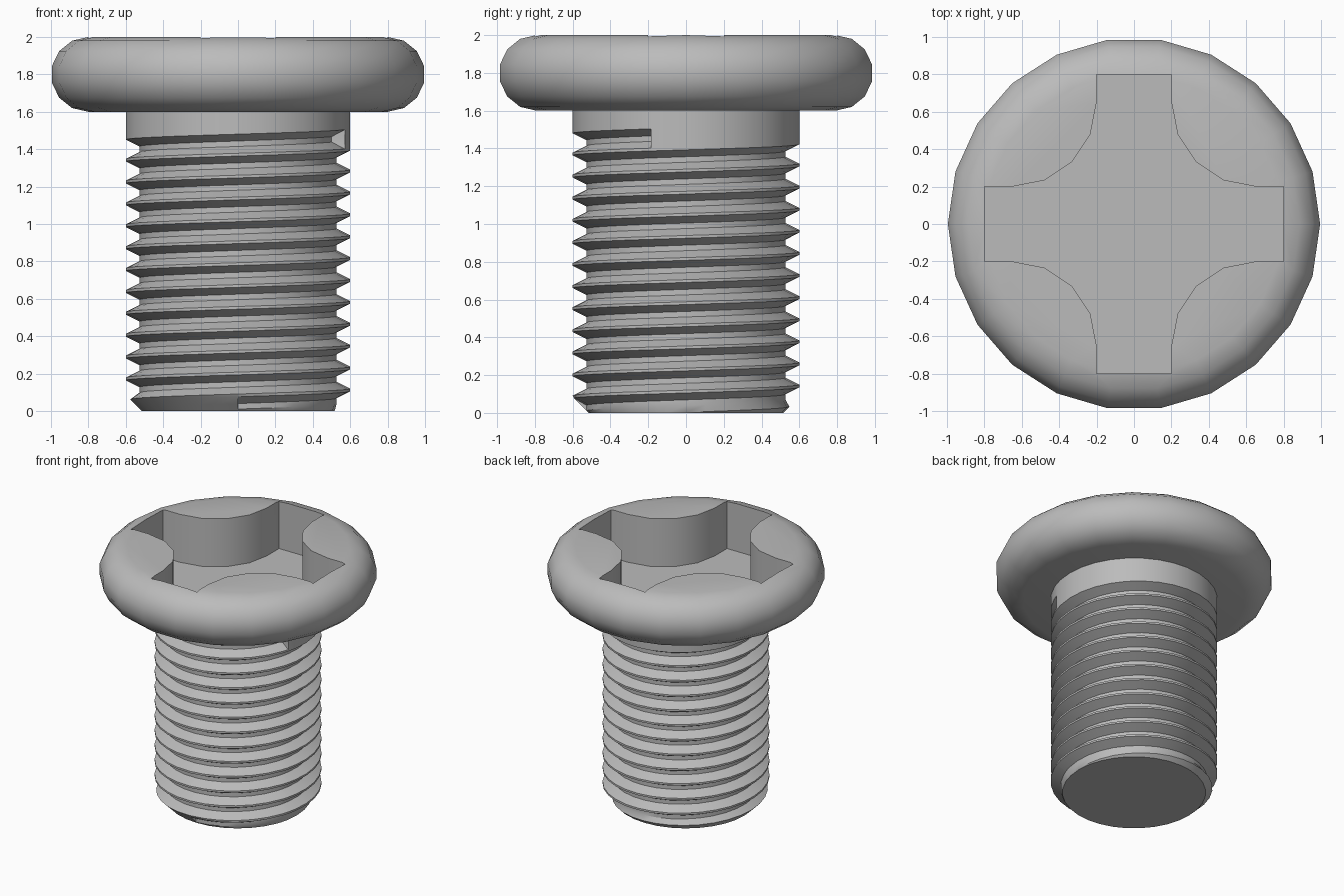
import bpy, bmesh
from math import sin, cos, pi, tau, radians

cube = bpy.data.objects.get("Cube")
if cube:
    bpy.data.objects.remove(cube, do_unlink=True)

steel = bpy.data.materials.new("grey_steel")
steel.use_nodes = True
GREY = (0.5, 0.5, 0.5, 1)
steel.diffuse_color = GREY
steel.node_tree.nodes["Principled BSDF"].inputs["Base Color"].default_value = GREY


def make_object(name, bm):
    bmesh.ops.recalc_face_normals(bm, faces=bm.faces)
    mesh = bpy.data.meshes.new(name)
    bm.to_mesh(mesh)
    bm.free()
    mesh.materials.append(steel)
    obj = bpy.data.objects.new(name, mesh)
    bpy.context.collection.objects.link(obj)
    return obj


def activate(obj):
    bpy.ops.object.select_all(action='DESELECT')
    obj.select_set(True)
    bpy.context.view_layer.objects.active = obj


def smooth(obj):
    activate(obj)
    bpy.ops.object.shade_smooth_by_angle(angle=radians(30))


# Head: a disc with a fully rounded rim
SIDES, RIM_STEPS, RIM = 22, 7, 0.2
bm = bmesh.new()
rings = []
for i in range(RIM_STEPS + 1):
    a = pi * (i / RIM_STEPS - 0.5)
    r, z = 1 - RIM + RIM * cos(a), 1.8 + RIM * sin(a)
    rings.append([bm.verts.new((r * cos(tau * s / SIDES), r * sin(tau * s / SIDES), z))
                  for s in range(SIDES)])
for low, high in zip(rings, rings[1:]):
    for s in range(SIDES):
        t = (s + 1) % SIDES
        bm.faces.new((low[s], low[t], high[t], high[s]))
bm.faces.new(rings[0])
bm.faces.new(rings[-1])
head = make_object("head", bm)

# Cross-shaped drive recess with concave inner corners
ARM, CORNER, CORNER_R, FLOOR = 0.8, 0.65, 0.45, 1.62
quarter = [(ARM, CORNER - CORNER_R)]
for i in range(5):
    a = -pi / 2 - i * pi / 8
    quarter.append((CORNER + CORNER_R * cos(a), CORNER + CORNER_R * sin(a)))
quarter.append((CORNER - CORNER_R, ARM))
bm = bmesh.new()
outline = []
for q in range(4):
    c, s = round(cos(q * pi / 2)), round(sin(q * pi / 2))
    outline += [bm.verts.new((x * c - y * s, x * s + y * c, FLOOR)) for x, y in quarter]
base = bm.faces.new(outline)
top = bmesh.ops.extrude_face_region(bm, geom=[base])["geom"]
bmesh.ops.translate(bm, vec=(0, 0, 0.6),
                    verts=[v for v in top if isinstance(v, bmesh.types.BMVert)])
cutter = make_object("recess_cutter", bm)
cutter.hide_render = True

cut = head.modifiers.new("recess", 'BOOLEAN')
cut.operation, cut.solver, cut.object = 'DIFFERENCE', 'EXACT', cutter
activate(head)
bpy.ops.object.modifier_apply(modifier=cut.name)
bpy.data.objects.remove(cutter, do_unlink=True)
smooth(head)

# Threaded shank: one helical groove, with abrupt ends and a chamfered tip
PITCH, OUTER, ROOT, TOP = 0.117, 0.6, 0.527, 1.6
TIP, CREST_Z, SEGMENTS = 0.515, 0.113, 32
TURNS = range(-2, 15)
START, END = -0.25, 11.95      # groove ends, in turns
crest, root = PITCH / 16, PITCH / 8
profile = [(-PITCH / 2 - root, True), (-PITCH / 2 + root, True),
           (-crest, False), (crest, False)]

EPS = 0.0003
columns = {i / SEGMENTS for i in range(SEGMENTS + 1)}
for end in (START, END):
    columns |= {end % 1 - EPS, end % 1 + EPS}

bm = bmesh.new()
grid = []
for u in sorted(columns):
    column = []
    for k in TURNS:
        for dz, in_groove in profile:
            turn = k + u
            z = min(max(CREST_Z + PITCH * turn + dz, 0), TOP)
            r = ROOT if in_groove and START < turn < END + 0.5 / SEGMENTS * EPS else OUTER
            r = min(r, TIP + z)
            column.append(bm.verts.new((r * cos(tau * u), r * sin(tau * u), z)))
    grid.append(column)
for a, b in zip(grid, grid[1:]):
    for j in range(len(a) - 1):
        bm.faces.new((a[j], b[j], b[j + 1], a[j + 1]))
bmesh.ops.remove_doubles(bm, verts=bm.verts, dist=0.0001)
bmesh.ops.dissolve_degenerate(bm, edges=bm.edges, dist=0.0001)
bmesh.ops.holes_fill(bm, edges=[e for e in bm.edges if e.is_boundary], sides=0)
smooth(make_object("threaded_shank", bm))
